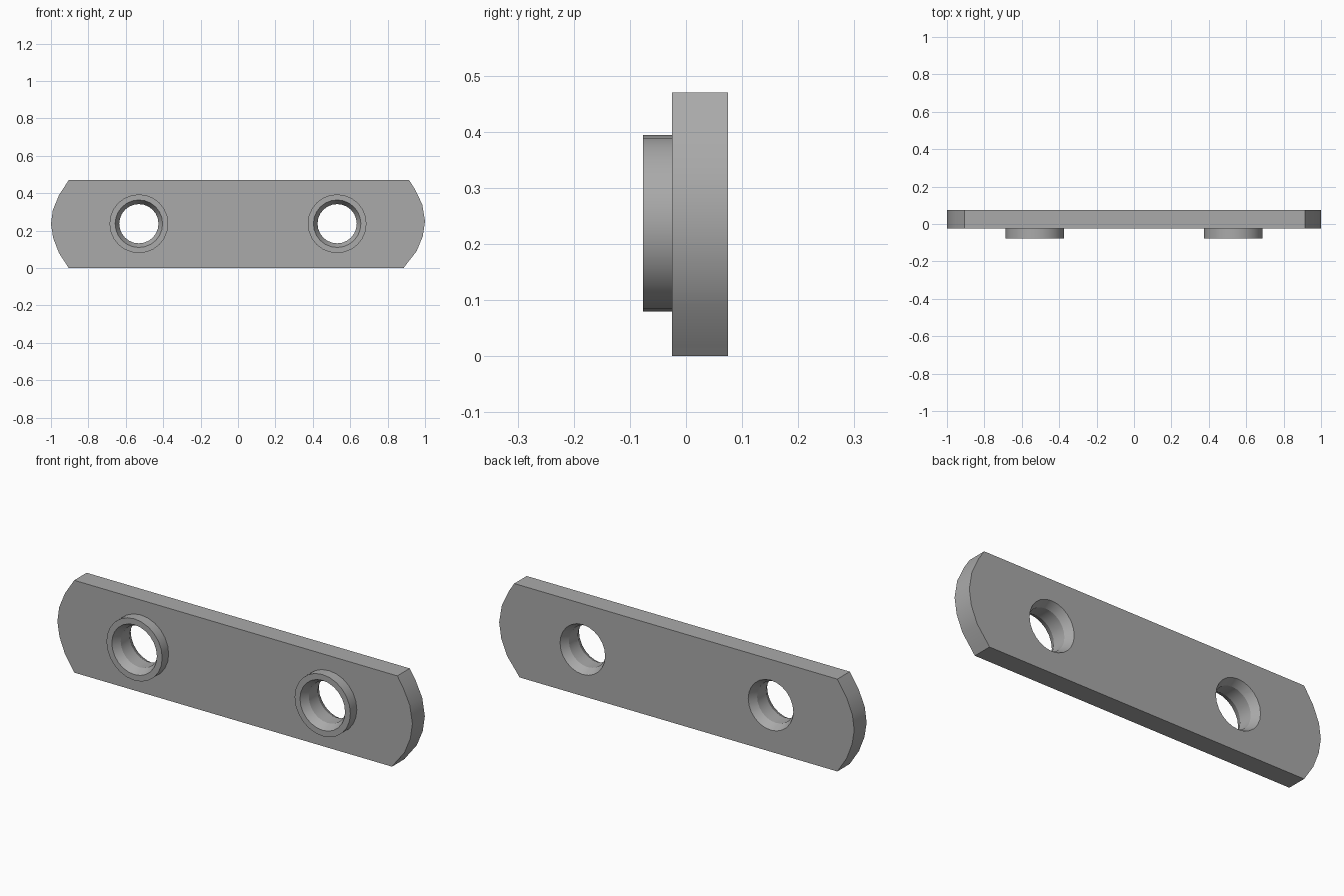
import bpy, bmesh, math

if "Cube" in bpy.data.objects:
    bpy.data.objects.remove(bpy.data.objects["Cube"], do_unlink=True)

FRONT, BACK, BOSS_FRONT = -0.025, 0.075, -0.077
HOLE_X, HOLE_Z = 0.53, 0.237
BOSS_R, RIM_R, BORE_R, SINK = 0.157, 0.127, 0.105, 0.04
SEGMENTS = 24

grey = bpy.data.materials.new("plain grey")
grey.use_nodes = True
colour = (0.40, 0.40, 0.40, 1)
grey.diffuse_color = colour
grey.node_tree.nodes["Principled BSDF"].inputs["Base Color"].default_value = colour


def add_object(name, bm):
    bmesh.ops.recalc_face_normals(bm, faces=bm.faces)
    mesh = bpy.data.meshes.new(name)
    bm.to_mesh(mesh)
    bm.free()
    mesh.materials.append(grey)
    obj = bpy.data.objects.new(name, mesh)
    bpy.context.collection.objects.link(obj)
    return obj


def lathe(name, profile, x):
    """Turn a closed loop of (radius, y) points about the hole axis."""
    bm = bmesh.new()
    rings = []
    for i in range(SEGMENTS):
        a = math.tau * i / SEGMENTS
        rings.append([bm.verts.new((x + r * math.cos(a), y, HOLE_Z + r * math.sin(a)))
                      for r, y in profile])
    n = len(profile)
    for i, ring in enumerate(rings):
        after = rings[(i + 1) % SEGMENTS]
        for j in range(n):
            k = (j + 1) % n
            bm.faces.new((ring[j], after[j], after[k], ring[k]))
    bmesh.ops.remove_doubles(bm, verts=bm.verts, dist=1e-5)
    bmesh.ops.dissolve_degenerate(bm, edges=bm.edges, dist=1e-5)
    return add_object(name, bm)


def smooth(obj):
    bpy.ops.object.select_all(action="DESELECT")
    obj.select_set(True)
    bpy.context.view_layer.objects.active = obj
    bpy.ops.object.shade_smooth_by_angle(angle=math.radians(28))


# Flat bar with bowed ends
right_end = [(0.885, 0), (0.90, 0.02), (0.955, 0.09), (0.988, 0.17),
             (1, 0.25), (0.985, 0.34), (0.947, 0.42), (0.915, 0.47)]
left_end = [(-0.905, 0.47), (-0.957, 0.39), (-0.99, 0.31), (-1, 0.235),
            (-0.988, 0.16), (-0.957, 0.08), (-0.905, 0)]
bm = bmesh.new()
face = bm.faces.new([bm.verts.new((x, FRONT, z)) for x, z in right_end + left_end])
extruded = bmesh.ops.extrude_face_region(bm, geom=[face])["geom"]
bmesh.ops.translate(bm, vec=(0, BACK - FRONT, 0),
                    verts=[v for v in extruded if isinstance(v, bmesh.types.BMVert)])
plate = add_object("plate", bm)

# Countersunk holes through the bar, with a raised collar on the front
for side, x in (("right", -HOLE_X), ("left", HOLE_X)):
    over = 0.01
    wide = RIM_R + over * (RIM_R - BORE_R) / SINK
    cutter = lathe(side + "_hole_cutter",
                   [(0, FRONT - over), (BORE_R, FRONT - over), (BORE_R, BACK - SINK),
                    (wide, BACK + over), (0, BACK + over)], x)
    cutter.hide_render = True
    cut = plate.modifiers.new(side + " hole", "BOOLEAN")
    cut.operation, cut.solver, cut.object = "DIFFERENCE", "EXACT", cutter
    bpy.context.view_layer.objects.active = plate
    bpy.ops.object.modifier_apply(modifier=cut.name)
    bpy.data.objects.remove(cutter, do_unlink=True)

    collar = lathe(side + "_collar",
                   [(BOSS_R, FRONT), (BOSS_R, BOSS_FRONT), (RIM_R, BOSS_FRONT),
                    (BORE_R, BOSS_FRONT + SINK), (BORE_R, FRONT)], x)
    smooth(collar)
smooth(plate)
